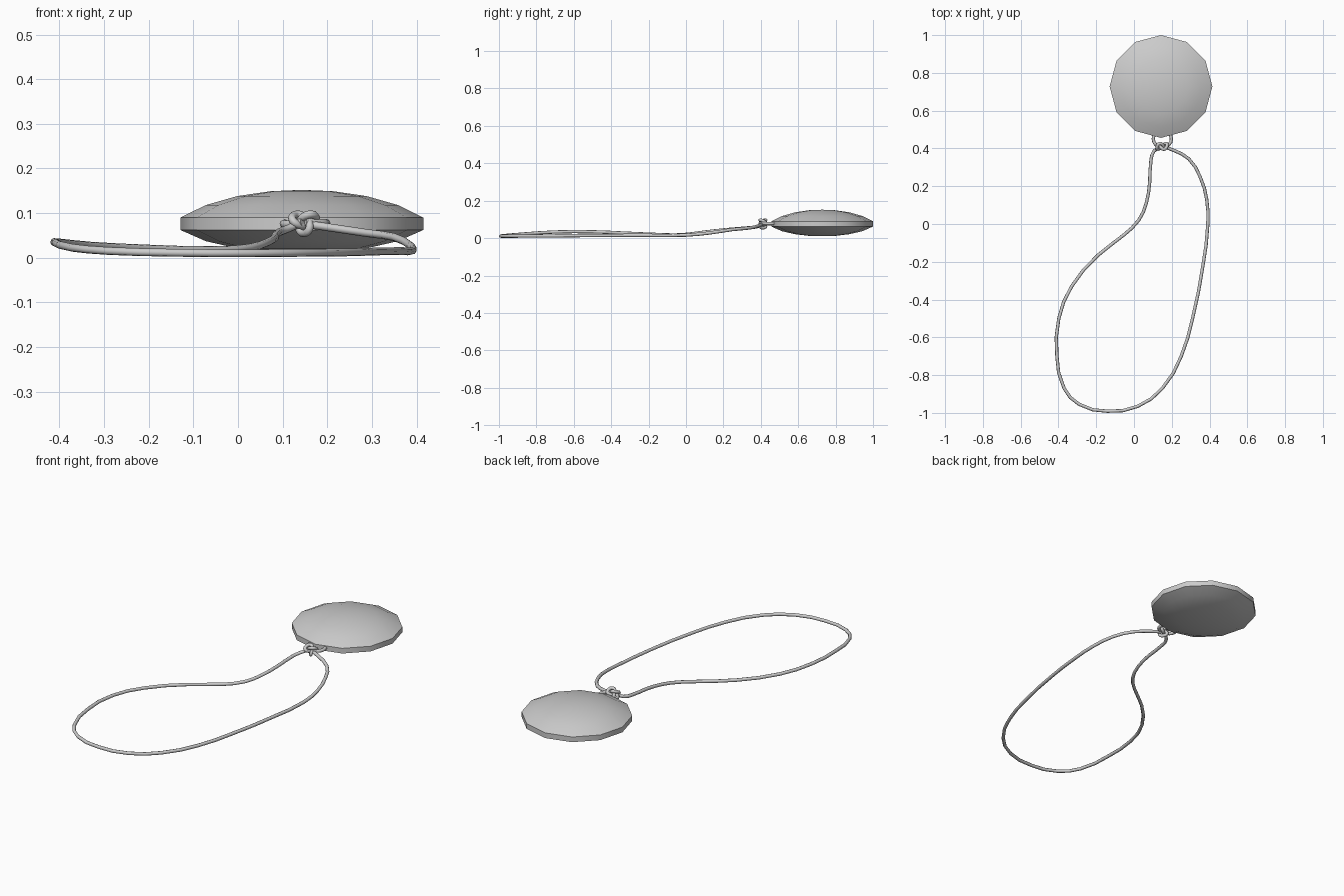
import bpy, bmesh, math
from mathutils import Vector

if "Cube" in bpy.data.objects:
    bpy.data.objects.remove(bpy.data.objects["Cube"])

R = 0.0088  # cord radius


def cord(name, pts, cyclic=False, resolution=2):
    """Round cord through the given points, converted to a smooth mesh."""
    cu = bpy.data.curves.new(name, 'CURVE')
    cu.dimensions = '3D'
    cu.bevel_depth = R
    cu.bevel_resolution = 2
    cu.resolution_u = resolution
    cu.use_fill_caps = True
    sp = cu.splines.new('BEZIER')
    sp.bezier_points.add(len(pts) - 1)
    for bp, p in zip(sp.bezier_points, pts):
        bp.co = p
        bp.handle_left_type = bp.handle_right_type = 'AUTO'
    sp.use_cyclic_u = cyclic
    sp.use_smooth = True
    ob = bpy.data.objects.new(name, cu)
    bpy.context.collection.objects.link(ob)
    bpy.ops.object.select_all(action='DESELECT')
    ob.select_set(True)
    bpy.context.view_layer.objects.active = ob
    bpy.ops.object.convert(target='MESH')
    return bpy.context.object


# Pendant: 12-sided lens revolved from a half profile (radius, height)
centre = Vector((0.143, 0.728, 0))
N = 12
profile = [(0.272, 0.062), (0.272, 0.09), (0.215, 0.118), (0.145, 0.138), (0.07, 0.149)]
profile = [(0.07, 0.012), (0.145, 0.021), (0.215, 0.037)] + profile
bm = bmesh.new()
rings = []
for r, z in profile:
    rings.append([bm.verts.new(centre + Vector((r * math.cos(a), r * math.sin(a), z)))
                  for a in (2 * math.pi * i / N for i in range(N))])
for lo, hi in zip(rings, rings[1:]):
    for i in range(N):
        j = (i + 1) % N
        bm.faces.new((lo[i], lo[j], hi[j], hi[i]))
for ring, z in ((rings[0], 0.010), (rings[-1], 0.152)):
    tip = bm.verts.new(centre + Vector((0, 0, z)))
    for i in range(N):
        bm.faces.new((ring[i], ring[(i + 1) % N], tip))
bmesh.ops.recalc_face_normals(bm, faces=bm.faces)
me = bpy.data.meshes.new("pendant_disc")
bm.to_mesh(me)
bm.free()
disc = bpy.data.objects.new("pendant_disc", me)
bpy.context.collection.objects.link(disc)
bpy.ops.object.select_all(action='DESELECT')
disc.select_set(True)
bpy.context.view_layer.objects.active = disc
bpy.ops.object.shade_smooth_by_angle(angle=math.radians(40))

# Long loop of cord lying on the ground
cord("cord_loop", [
    (0.135, 0.405, 0.075), (0.105, 0.385, 0.062), (0.09, 0.34, 0.056),
    (0.083, 0.22, 0.046), (0.065, 0.11, 0.034), (0.025, 0.02, 0.022),
    (-0.05, -0.055, 0.017), (-0.19, -0.165, 0.02), (-0.33, -0.33, 0.027),
    (-0.398, -0.5, 0.034), (-0.408, -0.7, 0.033), (-0.37, -0.87, 0.022),
    (-0.29, -0.955, 0.015), (-0.14, -0.991, 0.011), (0.02, -0.965, 0.010),
    (0.15, -0.87, 0.011), (0.25, -0.7, 0.012), (0.31, -0.5, 0.014),
    (0.365, -0.22, 0.015), (0.391, 0.0, 0.016), (0.385, 0.13, 0.028),
    (0.35, 0.25, 0.046), (0.29, 0.345, 0.055), (0.21, 0.39, 0.067),
    (0.155, 0.41, 0.075)])

# Short loop from the knot into the disc
cord("disc_loop", [
    (0.145, 0.398, 0.08), (0.115, 0.42, 0.075), (0.102, 0.45, 0.076),
    (0.115, 0.485, 0.078), (0.147, 0.505, 0.078), (0.183, 0.485, 0.078),
    (0.198, 0.45, 0.078), (0.185, 0.42, 0.078), (0.15, 0.402, 0.08)])

# Overhand knot as a small trefoil facing front
S = 0.0098
knot = []
for i in range(18):
    t = 2 * math.pi * i / 18
    knot.append((0.148 + S * (math.sin(t) + 2 * math.sin(2 * t)),
                 0.411 + 0.016 * math.sin(3 * t),
                 0.08 + 0.85 * S * (math.cos(t) - 2 * math.cos(2 * t))))
cord("knot", knot, cyclic=True)
